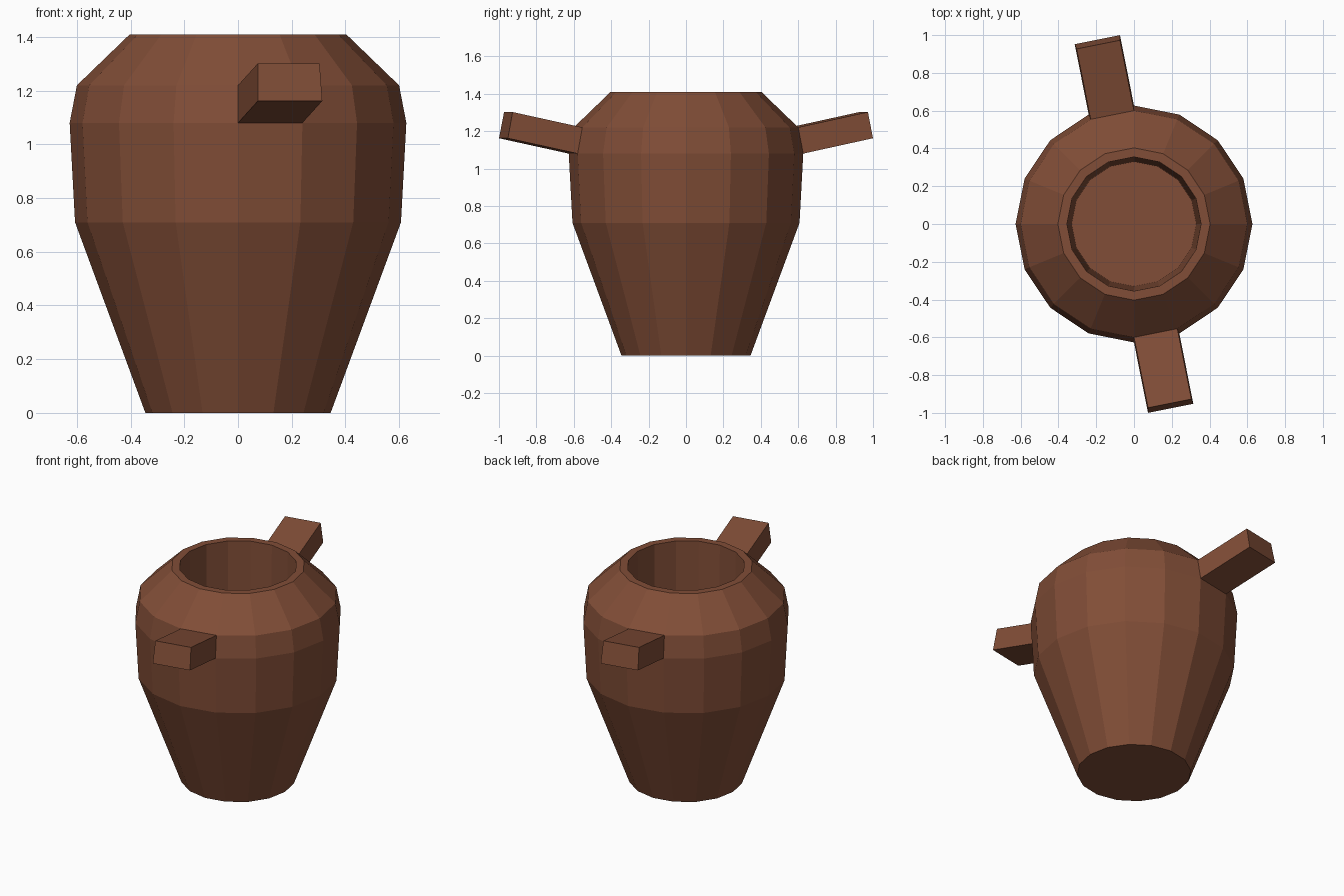
import bpy, bmesh
from math import cos, sin, tau, radians
from mathutils import Vector

if "Cube" in bpy.data.objects:
    bpy.data.objects.remove(bpy.data.objects["Cube"])

SIDES = 16
# (radius, height): outer wall from the foot up, over the rim, down the inside
PROFILE = [(0.345, 0.0), (0.607, 0.71), (0.627, 1.08), (0.60, 1.22),
           (0.403, 1.41), (0.355, 1.41), (0.33, 0.10)]

bm = bmesh.new()
rings = [[bm.verts.new((r * cos(tau * i / SIDES), r * sin(tau * i / SIDES), z))
          for i in range(SIDES)] for r, z in PROFILE]

# Pot wall
wall = {}
for level, (low, high) in enumerate(zip(rings, rings[1:])):
    for i in range(SIDES):
        j = (i + 1) % SIDES
        wall[level, i] = bm.faces.new((low[i], low[j], high[j], high[i]))

# Underside and inner floor
bm.faces.new(rings[0][::-1])
bm.faces.new(rings[-1])

# Handles: two opposite shoulder faces pulled outward and slightly up
for i in (4, 12):
    angle = tau * (i + 0.5) / SIDES
    face = wall[2, i]
    out = bmesh.ops.extrude_discrete_faces(bm, faces=[face])["faces"][0]
    bmesh.ops.translate(bm, verts=out.verts,
                        vec=Vector((0.38 * cos(angle), 0.38 * sin(angle), 0.082)))

bmesh.ops.recalc_face_normals(bm, faces=bm.faces)
mesh = bpy.data.meshes.new("pot_with_handles")
bm.to_mesh(mesh)
bm.free()
pot = bpy.data.objects.new("pot_with_handles", mesh)
bpy.context.collection.objects.link(pot)

# Terracotta colour
clay = bpy.data.materials.new("terracotta")
clay.diffuse_color = (0.22, 0.075, 0.038, 1)
clay.use_nodes = True
clay.node_tree.nodes["Principled BSDF"].inputs["Base Color"].default_value = clay.diffuse_color
mesh.materials.append(clay)
